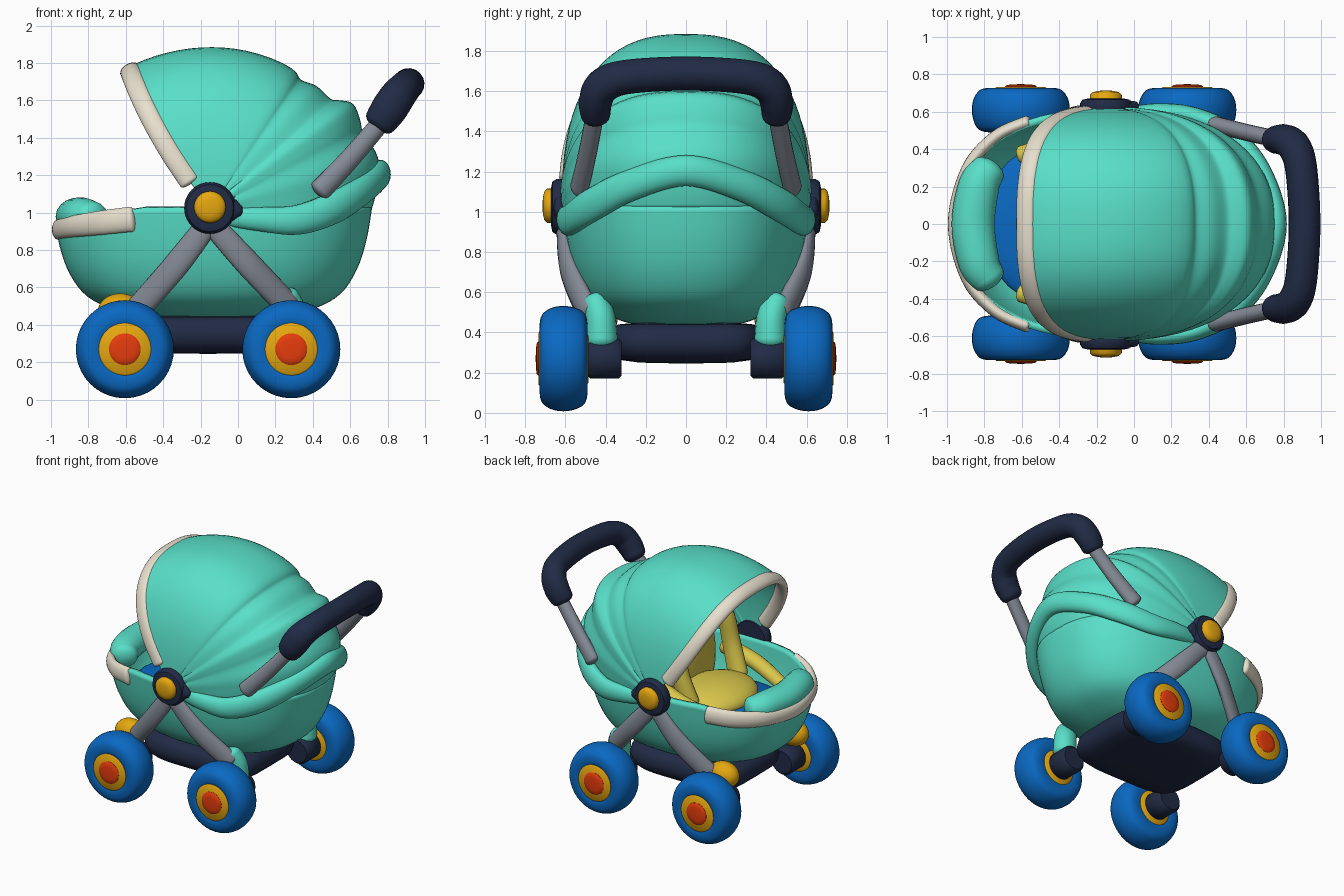
import bpy, bmesh, math
from mathutils import Vector as V

if "Cube" in bpy.data.objects:
    bpy.data.objects.remove(bpy.data.objects["Cube"])

def material(name, rgb):
    m = bpy.data.materials.new(name)
    m.diffuse_color = (*rgb, 1)
    m.use_nodes = True
    m.node_tree.nodes["Principled BSDF"].inputs["Base Color"].default_value = m.diffuse_color
    return m

TEAL = material("teal fabric", (0.1, 0.74, 0.58))
NAVY = material("navy plastic", (0.015, 0.024, 0.06))
BLUE = material("blue rubber", (0.003, 0.14, 0.54))
AMBER = material("amber plastic", (0.79, 0.39, 0.005))
RED = material("red cap", (0.79, 0.045, 0.004))
CREAM = material("cream trim", (0.82, 0.76, 0.63))
GREY = material("grey metal", (0.235, 0.26, 0.31))
YELLOW = material("yellow padding", (0.7, 0.57, 0.07))

def surface(name, rows, mat, closed=True, thick=0):
    """Skin a grid of points; closed joins the ends of each row."""
    bm = bmesh.new()
    vs = [[bm.verts.new(p) for p in r] for r in rows]
    n = len(rows[0])
    for a, b in zip(vs, vs[1:]):
        for j in range(n if closed else n - 1):
            k = (j + 1) % n
            bm.faces.new((a[j], a[k], b[k], b[j]))
    bmesh.ops.remove_doubles(bm, verts=bm.verts, dist=1e-4)
    bmesh.ops.recalc_face_normals(bm, faces=bm.faces)
    me = bpy.data.meshes.new(name)
    bm.to_mesh(me)
    bm.free()
    me.materials.append(mat)
    ob = bpy.data.objects.new(name, me)
    bpy.context.collection.objects.link(ob)
    if thick:
        mod = ob.modifiers.new("thickness", 'SOLIDIFY')
        mod.thickness, mod.offset = thick, 0
    return ob

def spline(pts, steps=7):
    """Catmull-Rom resampling of tuples of any length."""
    n, out = len(pts), []
    for i in range(n - 1):
        p0, p1, p2, p3 = pts[max(i - 1, 0)], pts[i], pts[i + 1], pts[min(i + 2, n - 1)]
        for s in range(steps):
            t = s / steps
            out.append(tuple(0.5 * (2 * b + (c - a) * t + (2 * a - 5 * b + 4 * c - d) * t * t
                       + (3 * b - a - 3 * c + d) * t ** 3) for a, b, c, d in zip(p0, p1, p2, p3)))
    return out + [tuple(pts[-1])]

def sweep(name, pts, mat, up=(0, 0, 1), n=18, cap=0.6):
    """Tube along (x, y, z, half width, half height) points with rounded ends."""
    path = spline(pts)
    P = [V(p[:3]) for p in path]
    rows = []
    def ring(i, shift, scale):
        t = (P[min(i + 1, len(P) - 1)] - P[max(i - 1, 0)]).normalized()
        side = t.cross(V(up)).normalized()
        nrm = side.cross(t)
        a, b = path[i][3] * scale, path[i][4] * scale
        c = P[i] + t * shift * min(path[i][3:5]) * cap
        rows.append([c + side * a * math.cos(u) + nrm * b * math.sin(u)
                     for u in (2 * math.pi * k / n for k in range(n))])
    angles = [math.radians(d) for d in (90, 70, 45, 22)]
    for a in angles:
        ring(0, -math.sin(a), math.cos(a))
    for i in range(len(P)):
        ring(i, 0, 1)
    for a in reversed(angles):
        ring(len(P) - 1, math.sin(a), math.cos(a))
    return surface(name, rows, mat)

def lathe(name, profile, x, z, side, mat, n=40):
    """Revolve (radius, y) points around a sideways axis."""
    return surface(name, [[(x + r * math.cos(u), side * y, z + r * math.sin(u))
                   for u in (2 * math.pi * k / n for k in range(n))] for r, y in profile], mat)

def spow(v, e):
    return math.copysign(abs(v) ** e, v)

def stack(name, profile, cx, a, b, e, zfun, mat, thick=0, n=64):
    """Pile superellipse rings from (scale, height) points."""
    rows = []
    for f, h in profile:
        row = []
        for k in range(n):
            u = 2 * math.pi * k / n
            x = cx + a * f * spow(math.cos(u), e)
            row.append((x, b * f * spow(math.sin(u), e), zfun(x, h)))
        rows.append(row)
    return surface(name, rows, mat, thick=thick)

def ball(name, c, r, mat, tilt=0):
    bpy.ops.mesh.primitive_uv_sphere_add(segments=32, ring_count=18, location=c, rotation=(0, tilt, 0))
    ob = bpy.context.object
    ob.name, ob.scale = name, r
    ob.data.materials.append(mat)

HX, HZ, W = -0.15, 1.02, 0.615

# Basket: rounded bowl whose rim dips toward the front
def rim(x):
    return 0.94 + 0.09 * min(1, max(0, (x + 0.96) / 0.45))
bowl = spline([(0, 0), (0.4, 0), (0.63, .08), (0.79, .21), (0.89, .43), (0.95, .7), (0.985, 1)], 4)
stack("basket", bowl, -0.13, 0.84, 0.605, 0.85,
      lambda x, h: 0.46 + (rim(x) - 0.46) * h, TEAL, 0.04)

# Hood: arches fanned around the side hubs, radius varying to form folds
FOLDS = [(0, .86), (8, .90), (17, .935), (26, .91), (31, .93), (36, .945), (39, .91), (42, .87),
         (49, .865), (55, .84), (60, .865), (77, .863), (93, .86), (106, .862), (119.5, .87)]
def arch(theta, radius, inset=0, n=40):
    t, out = math.radians(theta), []
    w = W + 0.1 * (radius - 0.87) - inset
    e = 0.88 - 0.09 * min(1, max(0, (theta - 10) / 40))
    for k in range(n + 1):
        phi = math.pi * k / n
        s = max(0, math.sin(phi)) ** e
        r = (radius - inset) * s
        push = 0.16 * s * (1 - s) * max(0, (theta - 60) / 60)
        out.append((HX + r * math.cos(t) - push, w * spow(math.cos(phi), e), HZ + r * math.sin(t)))
    return out
surface("hood", [arch(t, r, 0.008) for t, r in spline(FOLDS, 4)], TEAL, closed=False, thick=0.025)

# Cream edge of the hood
t = math.radians(120)
sweep("hood_trim", [(*p, 0.032, 0.055) for p in arch(120, 0.872, 0.012, 24)[1:-1]], CREAM,
      up=(-math.sin(t), 0, math.cos(t)))

def both(pts):
    """Mirror a path ending on the centre line across y."""
    return pts + [(p[0], -p[1], *p[2:]) for p in reversed(pts[:-1])]

# Rolled band around the back of the hood
sweep("rear_band", both([(-0.06, .59, .98, .03, .05), (.12, .6, .965, .045, .065), (.32, .575, .962, .05, .08),
      (.52, .475, 1.03, .055, .085), (.68, .28, 1.13, .055, .078), (.762, 0, 1.205, .055, .078)]), TEAL)

# Cream strip and padded bumper at the front of the basket
sweep("front_trim", both([(-.57, .545, .965, .035, .068), (-.74, .465, .945, .035, .065),
      (-.89, .29, .925, .035, .058), (-.96, 0, .91, .035, .055)]), CREAM)
sweep("front_bumper", both([(-.78, .29, .97, .095, .09), (-.83, .2, .98, .11, .1),
      (-.86, 0, .98, .115, .1)]), TEAL)

# Inside: blue liner and yellow padded seat
ball("liner", (-0.32, 0, 0.75), (0.5, 0.47, 0.09), BLUE)
ball("seat_cushion", (-0.26, 0, 0.84), (0.28, 0.34, 0.12), YELLOW)
ball("seat_back", (0.08, 0, 1.12), (0.12, 0.42, 0.48), YELLOW, 0.25)

# Chassis platform
deck = [(0, .245), (.6, .25), (.88, .265), (.97, .3), (1, .35), (.97, .41), (.88, .44), (.6, .45), (0, .45)]
stack("chassis", deck, -0.16, 0.48, 0.385, 0.45, lambda x, h: h, NAVY)

tyre = spline([(.1, .5), (.17, .49), (.225, .505), (.252, .55), (.262, .61), (.252, .67),
               (.22, .715), (.17, .728), (.13, .72), (.1, .7)], 4)
rim_disc = [(0, .485), (.12, .485), (.14, .5), (.14, .725), (.13, .733), (0, .733)]
cap = [(0, .7), (.085, .7), (.085, .735), (.075, .743), (.05, .746), (0, .748)]
axle = [(0, .32), (.085, .32), (.1, .335), (.1, .475), (.085, .49), (0, .49)]
hub = [(0, .585), (.125, .585), (.138, .6), (.138, .645), (.125, .665), (.09, .672), (0, .672)]
button = [(0, .64), (.085, .64), (.085, .69), (.07, .705), (.04, .712), (0, .714)]

for s, label in ((-1, "right"), (1, "left")):
    # Wheels and axles
    for x, end in ((-0.605, "front"), (0.285, "rear")):
        tag = f"{end}_{label}"
        lathe("tyre_" + tag, tyre, x, .27, s, BLUE)
        lathe("wheel_rim_" + tag, rim_disc, x, .27, s, AMBER)
        lathe("wheel_cap_" + tag, cap, x, .27, s, RED)
        lathe("axle_" + tag, axle, x, .27, s, NAVY)
    # Side hub with pointed tab
    lathe("hub_" + label, hub, HX, HZ + .005, s, NAVY)
    lathe("hub_button_" + label, button, HX, HZ + .01, s, AMBER)
    sweep("hub_tab_" + label, [(-.1, s * .63, 1.02, .03, .1), (-.03, s * .63, 1.015, .03, .065),
          (.01, s * .63, 1.01, .025, .03)], NAVY)
    # Crossed legs
    sweep("front_leg_" + label, [(-.17, s * .615, .93, .03, .06), (-.33, s * .585, .72, .04, .07),
          (-.54, s * .485, .48, .045, .07)], GREY)
    sweep("rear_leg_" + label, [(-.13, s * .615, .93, .03, .06), (.06, s * .585, .72, .04, .07),
          (.27, s * .485, .5, .045, .07)], GREY)
    # Leg joints
    ball("front_joint_" + label, (-.63, s * .43, .47), (.12, .09, .098), AMBER)
    sweep("rear_joint_" + label, [(.25, s * .45, .55, .07, .075), (.28, s * .425, .47, .075, .085),
          (.29, s * .42, .36, .08, .085)], TEAL, up=(1, 0, 0))
    # Seat side bolster: down the backrest edge, and along the basket wall
    sweep("back_bolster_" + label, [(-.06, s * .27, 1.46, .06, .05), (-.13, s * .3, 1.32, .065, .06),
          (-.17, s * .32, 1.1, .07, .06), (-.24, s * .3, .88, .08, .06)], YELLOW, up=(0, 1, 0))
    sweep("arm_bolster_" + label, [(-.05, s * .42, 1.0, .06, .06), (-.3, s * .44, .93, .06, .055),
          (-.6, s * .37, .84, .05, .045)], YELLOW)
    # Handle bars
    sweep("handle_bar_" + label, [(.44, s * .53, 1.12, .045, .06), (.6, s * .49, 1.29, .045, .055),
          (.78, s * .45, 1.5, .045, .05)], GREY)

# Padded handle grip
sweep("handle_grip", both([(.76, .45, 1.485, .075, .088), (.805, .45, 1.55, .083, .098), (.855, .415, 1.625, .085, .095),
      (.893, .3, 1.67, .085, .087), (.912, 0, 1.688, .085, .085)]), NAVY, up=(-.7, 0, .72))

bpy.ops.object.select_all(action='SELECT')
bpy.context.view_layer.objects.active = bpy.data.objects["basket"]
bpy.ops.object.shade_smooth_by_angle(angle=math.radians(45))
